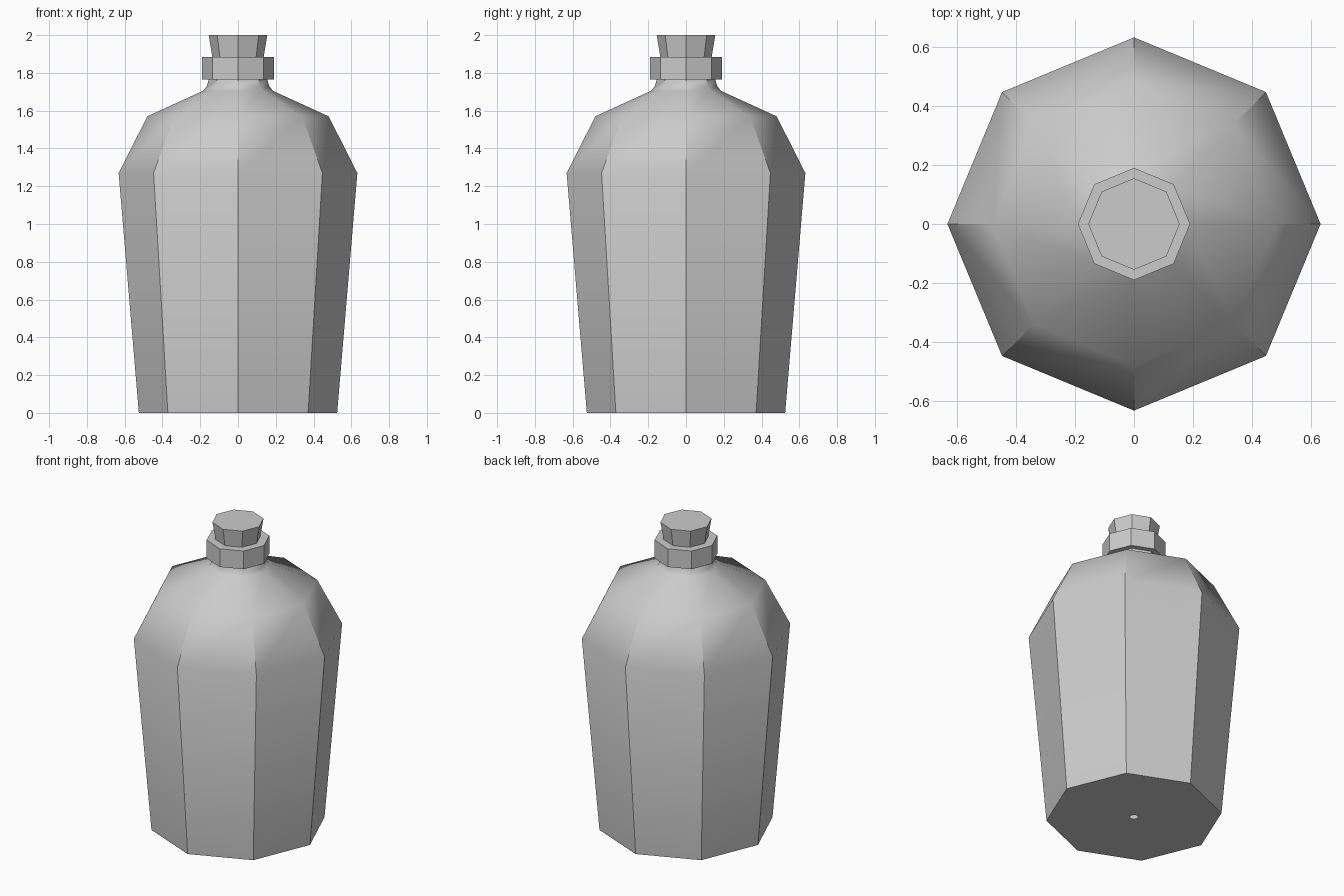
import bpy, bmesh
from math import sin, cos, pi, radians

if "Cube" in bpy.data.objects:
    bpy.data.objects.remove(bpy.data.objects["Cube"])

SIDES = 8


def lathe(name, profile, cap_start=False, cap_end=False, angle=39.5):
    """Spin a (radius, height) profile into an eight-sided part."""
    bm = bmesh.new()
    rings = [[bm.verts.new((r * cos(2 * pi * i / SIDES), r * sin(2 * pi * i / SIDES), z))
              for i in range(SIDES)] for r, z in profile]
    for a, b in zip(rings, rings[1:]):
        for i in range(SIDES):
            j = (i + 1) % SIDES
            bm.faces.new((a[i], a[j], b[j], b[i]))
    if cap_start:
        bm.faces.new(rings[0][::-1])
    if cap_end:
        bm.faces.new(rings[-1])
    mesh = bpy.data.meshes.new(name)
    bm.to_mesh(mesh)
    bm.free()
    obj = bpy.data.objects.new(name, mesh)
    bpy.context.collection.objects.link(obj)
    bpy.ops.object.select_all(action='DESELECT')
    obj.select_set(True)
    bpy.context.view_layer.objects.active = obj
    bpy.ops.object.shade_smooth_by_angle(angle=radians(angle))
    return obj


# Bottle: small hole in the base, body, shoulder, neck, collar and rim
lathe("bottle", [
    (0.024, 0.0), (0.525, 0.0), (0.632, 1.27), (0.48, 1.57),
    (0.185, 1.705), (0.165, 1.73), (0.155, 1.765),
    (0.19, 1.765), (0.19, 1.885), (0.135, 1.885),
])

# Tapered stopper set into the neck
lathe("stopper", [(0.125, 1.82), (0.155, 2.0)], cap_start=True, cap_end=True, angle=30)
